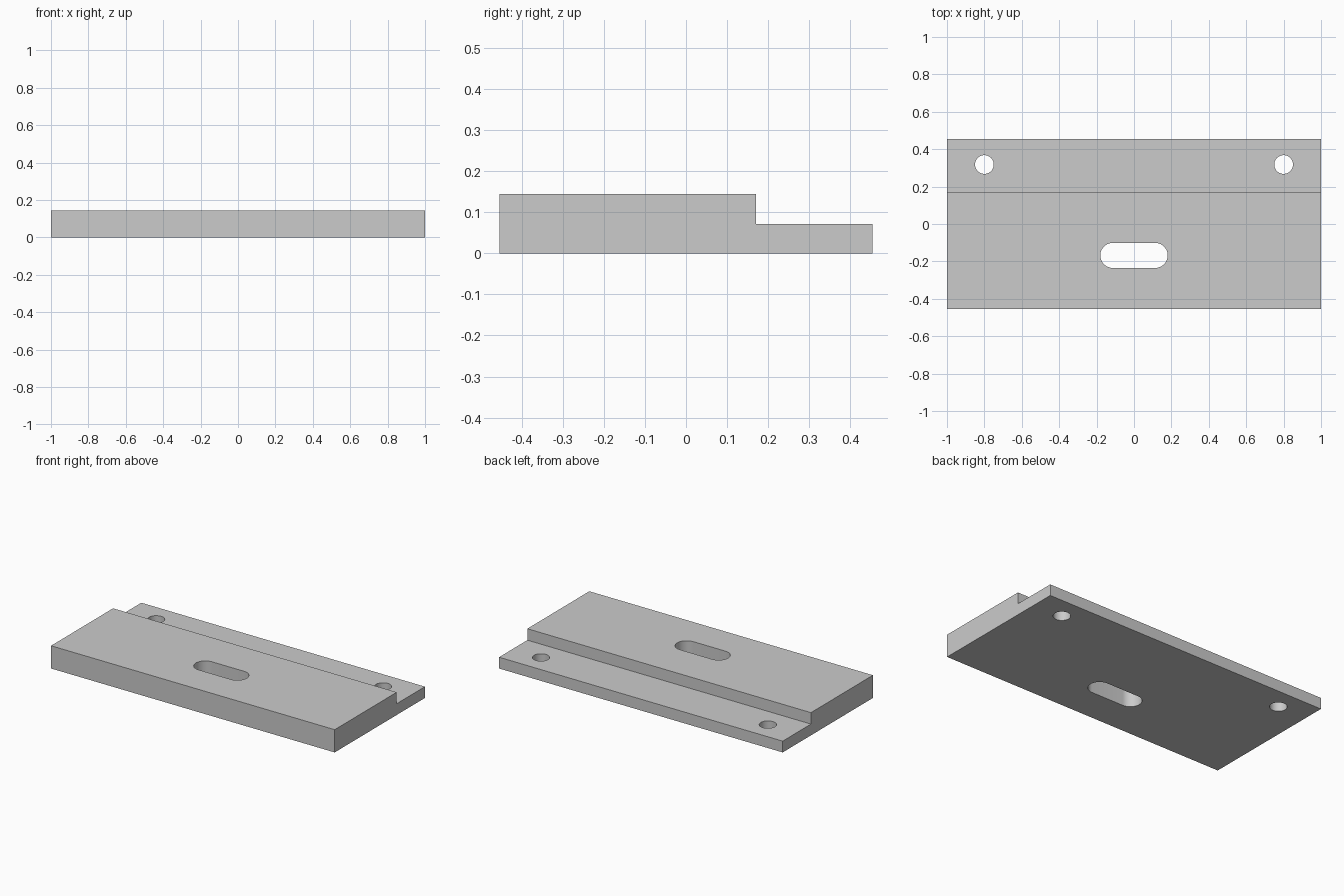
import bpy
import bmesh
from math import cos, sin, pi

cube = bpy.data.objects.get("Cube")
if cube:
    bpy.data.objects.remove(cube, do_unlink=True)

HALF_X, HALF_Y = 1.0, 0.4545
STEP_Y, LOW_Z, TOP_Z = 0.17, 0.072, 0.145

grey = bpy.data.materials.new("plain grey")
grey.use_nodes = True
colour = (0.6, 0.6, 0.6, 1)
grey.diffuse_color = colour
grey.node_tree.nodes["Principled BSDF"].inputs["Base Color"].default_value = colour


def extrude(name, points, offset):
    """Closed solid made by sweeping a flat outline along an offset."""
    bm = bmesh.new()
    face = bm.faces.new([bm.verts.new(p) for p in points])
    swept = bmesh.ops.extrude_face_region(bm, geom=[face])["geom"]
    verts = [v for v in swept if isinstance(v, bmesh.types.BMVert)]
    bmesh.ops.translate(bm, verts=verts, vec=offset)
    bmesh.ops.recalc_face_normals(bm, faces=bm.faces)
    mesh = bpy.data.meshes.new(name)
    bm.to_mesh(mesh)
    bm.free()
    mesh.materials.append(grey)
    obj = bpy.data.objects.new(name, mesh)
    bpy.context.collection.objects.link(obj)
    return obj


def slot_outline(x, y, radius, half_straight=0, steps=24):
    """Round outline, stretched along x by the straight length."""
    points = []
    for side in (1, -1):
        for i in range(steps + 1 if half_straight else steps):
            a = -pi / 2 * side + pi * i / steps
            points.append((x + side * half_straight + radius * cos(a),
                           y + radius * sin(a), -0.1))
    return points


# Stepped plate, swept across its width
profile = [(-HALF_Y, 0), (HALF_Y, 0), (HALF_Y, LOW_Z),
           (STEP_Y, LOW_Z), (STEP_Y, TOP_Z), (-HALF_Y, TOP_Z)]
plate = extrude("stepped_plate", [(-HALF_X, y, z) for y, z in profile],
                (2 * HALF_X, 0, 0))

# Through holes: two bolt holes in the ledge and a central slot
outlines = {
    "left_hole_cutter": slot_outline(0.8, 0.318, 0.05),
    "right_hole_cutter": slot_outline(-0.8, 0.318, 0.05),
    "slot_cutter": slot_outline(0, -0.168, 0.067, 0.113),
}
for name, outline in outlines.items():
    cutter = extrude(name, outline, (0, 0, 0.4))
    cutter.hide_render = True
    cutter.hide_set(True)
    cut = plate.modifiers.new(name, "BOOLEAN")
    cut.operation = "DIFFERENCE"
    cut.solver = "EXACT"
    cut.object = cutter

# Bake the cuts, then smooth only the hole walls
bpy.context.view_layer.update()
graph = bpy.context.evaluated_depsgraph_get()
plate.data = bpy.data.meshes.new_from_object(plate.evaluated_get(graph))
plate.modifiers.clear()
for name in outlines:
    bpy.data.objects.remove(bpy.data.objects[name], do_unlink=True)
bpy.ops.object.select_all(action="DESELECT")
plate.select_set(True)
bpy.context.view_layer.objects.active = plate
bpy.ops.object.shade_smooth_by_angle(angle=pi / 6)
